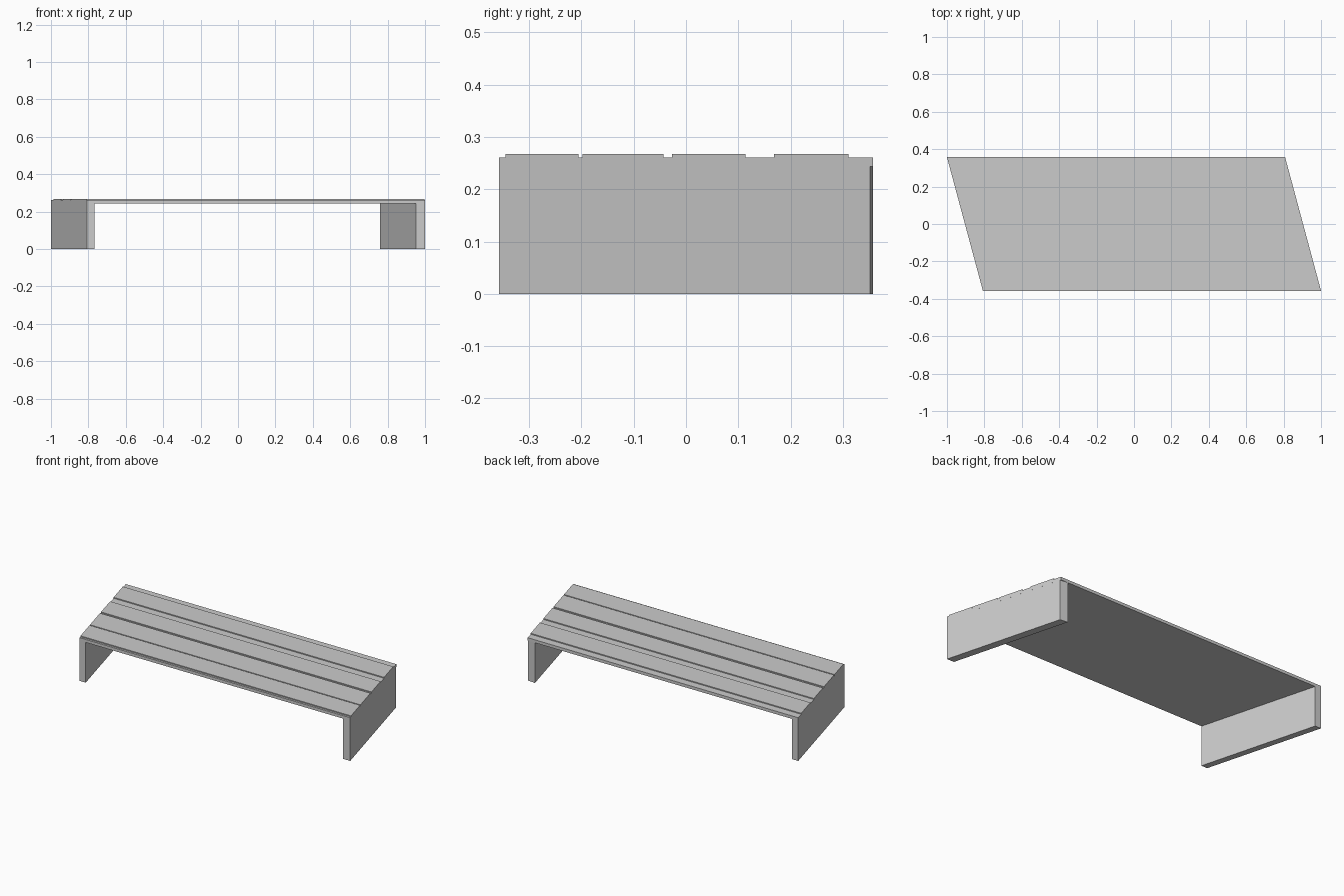
import bpy, bmesh

if "Cube" in bpy.data.objects:
    bpy.data.objects.remove(bpy.data.objects["Cube"])

HALF_Y = 0.357
SHEAR = -0.192 / (2 * HALF_Y)      # sideways slant of the plan
HALF_X = 0.904
UNDER, GROOVE, TOP = 0.243, 0.261, 0.267


def make_prism(name, ring_a, ring_b):
    """Closed solid between two matching rings of points."""
    bm = bmesh.new()
    a = [bm.verts.new(p) for p in ring_a]
    b = [bm.verts.new(p) for p in ring_b]
    n = len(a)
    bm.faces.new(a)
    bm.faces.new(b[::-1])
    for i in range(n):
        j = (i + 1) % n
        bm.faces.new((a[j], a[i], b[i], b[j]))
    bmesh.ops.recalc_face_normals(bm, faces=bm.faces[:])
    mesh = bpy.data.meshes.new(name)
    bm.to_mesh(mesh)
    bm.free()
    obj = bpy.data.objects.new(name, mesh)
    bpy.context.collection.objects.link(obj)
    return obj


# Grooved seat: raised planks in one y-z profile, run along x
planks = [(-0.345, -0.205), (-0.198, -0.043), (-0.027, 0.114), (0.168, 0.311)]
profile = [(-HALF_Y, UNDER), (-HALF_Y, GROOVE)]
for y0, y1 in planks:
    profile += [(y0, GROOVE), (y0, TOP), (y1, TOP), (y1, GROOVE)]
profile += [(HALF_Y, GROOVE), (HALF_Y, UNDER)]


def seat_end(side):
    return [(side * HALF_X + SHEAR * y, y, z) for y, z in profile]


make_prism("seat", seat_end(-1), seat_end(1))

# Slanted panel legs under both ends; the right one has a slightly skewed back edge
legs = {
    "left_leg": [(-0.808, -HALF_Y), (-0.768, -HALF_Y), (-0.960, HALF_Y), (-1.0, HALF_Y)],
    "right_leg": [(0.952, -HALF_Y), (1.0, -HALF_Y), (0.809, 0.352), (0.760, HALF_Y)],
}
for name, plan in legs.items():
    make_prism(name, [(x, y, 0) for x, y in plan], [(x, y, UNDER) for x, y in plan])
